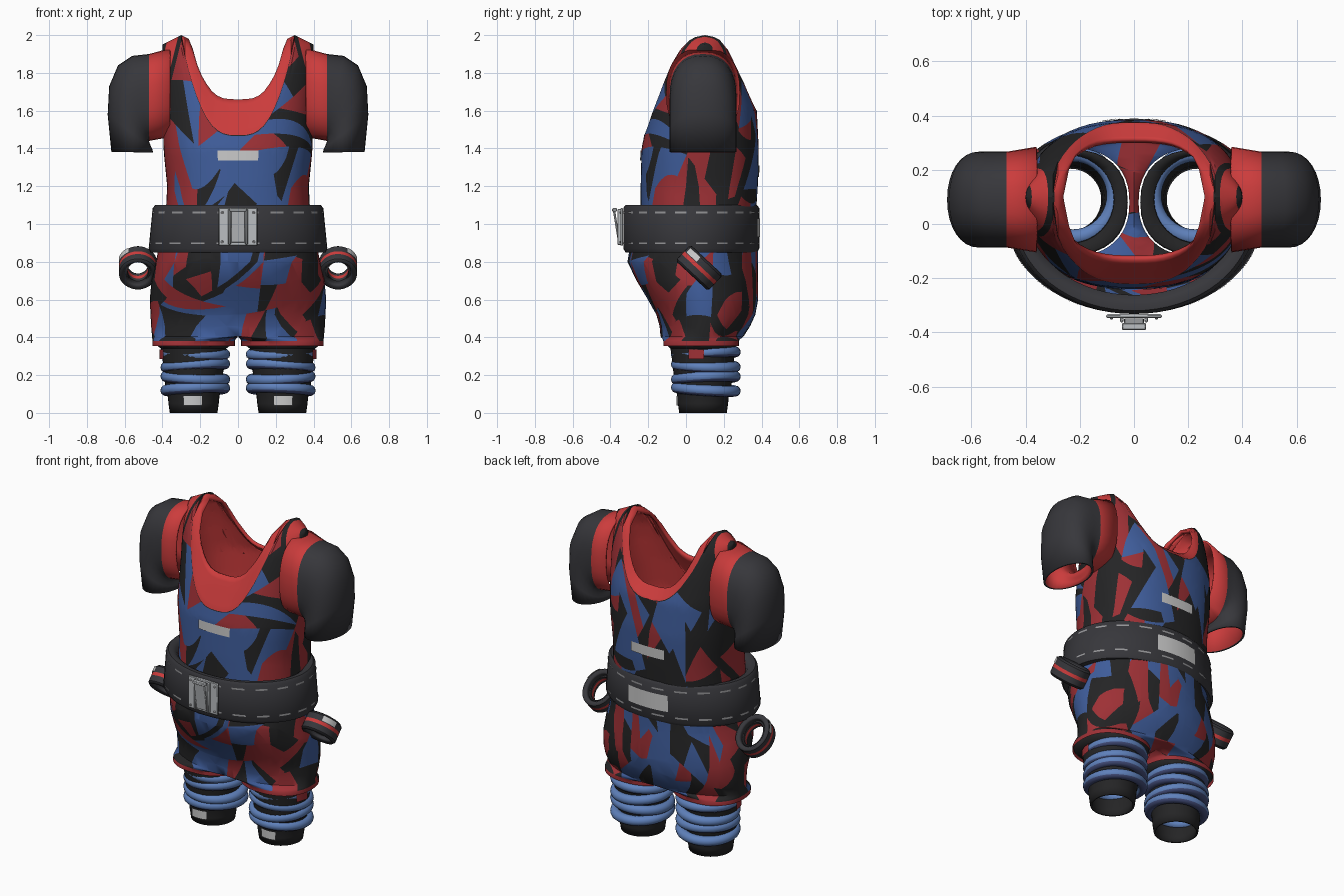
import bpy, bmesh, math, random
from mathutils import Vector, Matrix

if "Cube" in bpy.data.objects:
    bpy.data.objects.remove(bpy.data.objects["Cube"])
TAU, FRONT, BACK = math.tau, -math.pi / 2, math.pi / 2


def material(name, *rgb):
    m = bpy.data.materials.new(name)
    m.use_nodes = True
    m.diffuse_color = (*rgb, 1)
    m.node_tree.nodes["Principled BSDF"].inputs["Base Color"].default_value = (*rgb, 1)
    return m


SHIRT = material("shirt_red", .60, .045, .045)
RED = material("camo_red", .34, .030, .036)
BLUE = material("camo_blue", .050, .110, .33)
BLACK = material("camo_black", .018, .018, .019)
COAL = material("charcoal", .038, .038, .044)
WRAP = material("wrap_blue", .115, .220, .50)
WRAPDARK = material("wrap_dark_blue", .06, .08, .21)
LABEL = material("label_grey", .58, .58, .58)
METAL = material("buckle_metal", .50, .52, .54)
STITCH = material("stitch_grey", .3, .3, .31)


def finish(name, bm, mats, angle=40, inner=None, thick=.02, bevel=0):
    mesh = bpy.data.meshes.new(name)
    bm.to_mesh(mesh)
    bm.free()
    for m in mats:
        mesh.materials.append(m)
    ob = bpy.data.objects.new(name, mesh)
    bpy.context.collection.objects.link(ob)
    bpy.ops.object.select_all(action='DESELECT')
    ob.select_set(True)
    bpy.context.view_layer.objects.active = ob
    bpy.ops.object.shade_smooth_by_angle(angle=math.radians(angle))
    if inner is not None:
        s = ob.modifiers.new("thickness", 'SOLIDIFY')
        s.thickness, s.offset, s.material_offset = thick, -1, inner
    if bevel:
        ob.modifiers.new("bevel", 'BEVEL').width = bevel


def power(v, p):
    return math.copysign(abs(v) ** (2 / p), v)


def oval(t, z, w, yc, d, p=2.0, xc=0.0):
    return Vector((xc + w * power(math.cos(t), p), yc + d * power(math.sin(t), p), z))


def ring(n, *args):
    return [oval(TAU * i / n, *args) for i in range(n)]


def loft(rings, wrap=False, rule=None, bm=None):
    """Skin closed rings; rule(row) gives the material index."""
    bm = bm or bmesh.new()
    rows = [[bm.verts.new(p) for p in r] for r in rings]
    n = len(rows[0])
    for r in range(len(rows) - (0 if wrap else 1)):
        a, b = rows[r], rows[(r + 1) % len(rows)]
        for i in range(n):
            j = (i + 1) % n
            f = bm.faces.new((a[i], a[j], b[j], b[i]))
            f.material_index = rule(r) if rule else 0
    return bm


def shatter(bm, cuts, seed, core):
    """Split faces of material 0 into flat-cut shards; shards within core of the middle are mostly blue."""
    rng = random.Random(seed)
    lay = bm.faces.layers.int.new("cell")
    for f in bm.faces:
        f[lay] = int(f.material_index == 0)
    for new in range(2, cuts + 2):
        area = {}
        for f in bm.faces:
            if f[lay]:
                area[f[lay]] = area.get(f[lay], 0) + f.calc_area()
        cell = max(area, key=area.get)
        faces = [f for f in bm.faces if f[lay] == cell]
        mid = sum((f.calc_center_median() for f in faces), Vector()) / len(faces)
        co = mid.lerp(rng.choice(faces).calc_center_median(), .4)
        no = Vector((rng.gauss(0, 1), rng.gauss(0, 1), rng.gauss(0, .6))).normalized()
        geom = faces + list({e for f in faces for e in f.edges}) + list({v for f in faces for v in f.verts})
        bmesh.ops.bisect_plane(bm, geom=geom, dist=1e-5, plane_co=co, plane_no=no)
        for f in bm.faces:
            if f[lay] == cell and (f.calc_center_median() - co).dot(no) > 0:
                f[lay] = new
    cells = {}
    for f in bm.faces:
        if f[lay]:
            cells.setdefault(f[lay], []).append(f)
    for c in sorted(cells):
        x = sum(abs(f.calc_center_median().x) for f in cells[c]) / len(cells[c])
        weights = (.15, .65, .2) if x < core else (.37, .19, .44)
        pick = rng.choices((0, 1, 2), weights)[0]
        for f in cells[c]:
            f.material_index = pick


def patch(bm, surface, t, half, z0, z1, steps=6):
    """Thin plate lying on an oval surface."""
    cols = []
    for k in range(steps + 1):
        a = t + half * (2 * k / steps - 1)
        cols.append([bm.verts.new(surface(a, z)) for z in (z0, z1)])
    for a, b in zip(cols, cols[1:]):
        bm.faces.new((a[0], b[0], b[1], a[1]))


# Torso: singlet over a shirt, with scooped neck and joined shoulders
PROFILE = [(.9, .39, .06, .30), (1.2, .375, .07, .31), (1.4, .395, .075, .31),
           (1.6, .395, .09, .285), (1.75, .4, .09, .24), (1.85, .4, .09, .205),
           (1.93, .4, .095, .16), (1.975, .4, .1, .105), (1.992, .4, .1, .06), (2, .4, .1, 0)]


def torso_at(t, z, lean=0, out=0):
    for a, b in zip(PROFILE, PROFILE[1:]):
        if z <= b[0] + 1e-6:
            k = (z - a[0]) / (b[0] - a[0])
            w, yc, d = (a[i] + (b[i] - a[i]) * k for i in (1, 2, 3))
            break
    p = oval(t, z, w + out, yc, d * (1 - lean) + out, 2.4)
    p.z -= .5 * abs(abs(p.x) - .3) * max(0, (z - 1.75) / .25)
    return p


N, ROWS = 88, 26
columns = []
for i in range(N):
    t = TAU * i / N
    x = .4 * abs(power(math.cos(t), 2.4))
    rise = min(1, (x / .3) ** 3)
    low = 1.47 if math.sin(t) < 0 else 1.6
    scoop, neck = low + (2 - low) * rise, 1.66 + .34 * min(1, (x / .25) ** 3.5)
    col = [torso_at(t, .9 + (scoop - .9) * (1 - (1 - k / ROWS) ** 1.5)) for k in range(ROWS + 1)]
    for k in range(1, 7):
        s = k / 6
        col.append(torso_at(t, scoop + (neck - scoop) * s, .16 * s * (1 - rise)))
    columns.append(col)
bm = loft(list(zip(*columns)), rule=lambda r: 0 if r < ROWS - 1 else 2 if r == ROWS - 1 else 3)
bmesh.ops.remove_doubles(bm, verts=bm.verts, dist=1e-4)
# Armhole bands: alternating black trim and red shirt outside the straps
BANDS = (.33, .352, .405, .425)
for side in (1, -1):
    for limit in BANDS:
        bmesh.ops.bisect_plane(bm, geom=bm.verts[:] + bm.edges[:] + bm.faces[:], dist=1e-5,
                               plane_co=(side * limit, 0, 1.85), plane_no=Vector((side, 0, .25)))
for f in bm.faces:
    c = f.calc_center_median()
    band = sum(abs(c.x) + .25 * (c.z - 1.85) > limit for limit in BANDS)
    if band:
        f.material_index = 2 if band % 2 else 3
bmesh.ops.recalc_face_normals(bm, faces=bm.faces)
shatter(bm, 120, 4, .24)
finish("singlet_torso", bm, [RED, BLUE, BLACK, SHIRT], inner=9)

# Shorts: each half runs from a D-shaped waist to a round leg opening
HIPS = [(.92, .41, .045, .335), (.8, .435, .035, .345), (.7, .458, .06, .322), (.6, .467, .09, .292),
        (.52, .463, .105, .262), (.46, .46, .1, .24), (.405, .455, .085, .22)]
bm = bmesh.new()
for side in (1, -1):
    rings = []
    for z, w, yc, d in HIPS:
        rings.append([Vector((max(p.x, 0), p.y, z)) for p in ring(48, z, w, yc, d)])
    foot = [ring(48, z, .218, .08, .2, 2.3, .235) for z in (.385, .38, .355)]
    rings.append([a.lerp(b, .75) for a, b in zip(rings[-1], foot[0])])
    rings += foot[1:]
    for r in rings:
        for p in r:
            p.x *= side
    loft(rings, rule=lambda r: 3 if r == len(HIPS) + 1 else 0, bm=bm)
wall = [f for f in bm.faces if all(abs(v.co.x) < 1e-4 for v in f.verts)]
bmesh.ops.delete(bm, geom=wall, context='FACES')
bmesh.ops.remove_doubles(bm, verts=bm.verts, dist=1e-4)
bmesh.ops.recalc_face_normals(bm, faces=bm.faces)
shatter(bm, 120, 23, .2)
finish("shorts", bm, [RED, BLUE, BLACK, RED], angle=50)

# Belt with stitching
def belt_at(t, z, out=0):
    return oval(t, z, .45 + (1.1 - z) * .1 + out, .028, .36 + out)


EDGE = [(1.07, .07), (1.09, .055), (1.1, .035), (1.1, .012), (1.085, 0), (.87, 0), (.85, .012), (.85, .045)]
bm = loft([[belt_at(TAU * i / 64, z, -s) for i in range(64)] for z, s in EDGE], wrap=True)
bmesh.ops.recalc_face_normals(bm, faces=bm.faces)
finish("belt", bm, [COAL])
bm = bmesh.new()
for i in range(20):
    for z in (.893, 1.056):
        patch(bm, lambda a, h: belt_at(a, h, .003), TAU * (i + .5) / 20, .085, z, z + .01, 3)
finish("belt_stitches", bm, [STITCH])

# Cloth labels
bm = bmesh.new()
patch(bm, lambda a, z: belt_at(a, z, .005), BACK, .3, .93, 1.03)
patch(bm, lambda a, z: torso_at(a, z, 0, .006), FRONT, .21, 1.335, 1.39, 8)
patch(bm, lambda a, z: torso_at(a, z, 0, .006), BACK, .23, 1.25, 1.31, 8)
for x in (.24, -.24):
    patch(bm, lambda a, z: oval(a, z, .141, .09, .141, 2, x), FRONT, .36, .04, .09)
finish("labels", bm, [LABEL])


# Buckle
def box(name, loc, size, tilt=0, mat=METAL):
    bm = bmesh.new()
    bmesh.ops.create_cube(bm, size=1, matrix=Matrix.LocRotScale(Vector(loc), Matrix.Rotation(tilt, 3, 'X'), Vector(size)))
    finish(name, bm, [mat], bevel=.004)


box("buckle_plate", (0, -.34, .985), (.205, .014, .2))
box("buckle_lever", (0, -.368, .99), (.075, .012, .18), .16)
box("buckle_hook", (0, -.378, 1.075), (.09, .026, .018))
for side in (1, -1):
    box("buckle_rail", (side * .045, -.352, .985), (.014, .022, .19))
    for z in (.905, 1.06):
        box("buckle_rivet", (side * .083, -.349, z), (.014, .008, .014), mat=STITCH)

# Sleeves, wrist straps and legs, one per side
INNER = [(.36, 1.46), (.47, 1.44), (.47, 1.43), (.465, 1.42), (.46, 1.41), (.455, 1.4), (.45, 1.38)]
OUTER = [(.36, 1.93), (.47, 1.9), (.56, 1.89), (.635, 1.84), (.682, 1.73), (.69, 1.58), (.67, 1.38)]
for side, tag in ((1, "left"), (-1, "right")):
    rings = []
    for k, ((ax, az), (bx, bz)) in enumerate(zip(INNER, OUTER)):
        lo, hi = Vector((ax * side, .09, az)), Vector((bx * side, .09, bz))
        mid, half, p = (lo + hi) / 2, (hi - lo) / 2, 2.5 - .08 * k
        depth = .177 if k else .195
        rings.append([mid + half * power(math.cos(t), p) + Vector((0, depth * power(math.sin(t), p), 0))
                      for t in (TAU * i / 32 for i in range(32))])
    bm = loft(rings, rule=lambda r: int(r == 0))
    bmesh.ops.recalc_face_normals(bm, faces=bm.faces)
    finish(tag + "_sleeve", bm, [COAL, SHIRT], inner=1, thick=.012)

    # Wrist strap: a tilted loop with a red stripe and a label
    tilt = Matrix.Translation((side * .53, .07, .768)) @ Matrix.Rotation(-.75, 4, 'X')
    bm = loft([ring(32, z, .1 - s, 0, .118 - s) for z, s in
               ((-.058, .012), (-.045, 0), (-.01, 0), (.01, 0), (.045, 0), (.058, .012))],
              rule=lambda r: int(r == 2))
    bmesh.ops.recalc_face_normals(bm, faces=bm.faces)
    bm.transform(tilt)
    finish(tag + "_wrist_strap", bm, [COAL, SHIRT], inner=0, thick=.045)
    bm = bmesh.new()
    patch(bm, lambda a, z: oval(a, z, .104, 0, .122), FRONT + side * .9, .4, .014, .046)
    bm.transform(tilt)
    finish(tag + "_wrist_label", bm, [LABEL])

    # Open leg tube, flared to meet the shorts, with a red patch above the knee
    x = side * .235
    rings = [ring(32, z, r, .09, r, 2, x) for z, r in
             ((0, .126), (.05, .133), (.1, .138), (.14, .15), (.25, .16), (.34, .172))]
    rings.append(ring(32, .37, .212, .08, .195, 2.3, x))
    finish(tag + "_leg", loft(rings), [BLACK], inner=0, thick=.012)
    bm = bmesh.new()
    patch(bm, lambda a, z: oval(a, z, .19, .1, .19, 2, side * .226), BACK - side * (BACK + .25), .22, .285, .335)
    finish(tag + "_knee_patch", bm, [RED])

    # Knee wrap: stacked, slightly skewed rolls with a dark lower half
    for k, z in enumerate((.125, .185, .25, .315)):
        skew = Matrix.Rotation((-.06, .05, -.04, .05)[k], 4, 'X') @ Matrix.Rotation(side * (.04, -.05, .06, -.03)[k], 4, 'Y')
        roll = [ring(40, .029 * math.sin(a), .155 + .03 * math.cos(a), 0, .155 + .03 * math.cos(a))
                for a in (TAU * i / 12 for i in range(12))]
        bm = loft(roll, wrap=True, rule=lambda r: int(r in (8, 9, 10)))
        bmesh.ops.recalc_face_normals(bm, faces=bm.faces)
        bm.transform(Matrix.Translation((side * .226, .105, z)) @ skew)
        finish(tag + "_knee_wrap", bm, [WRAP, WRAPDARK], angle=60)
